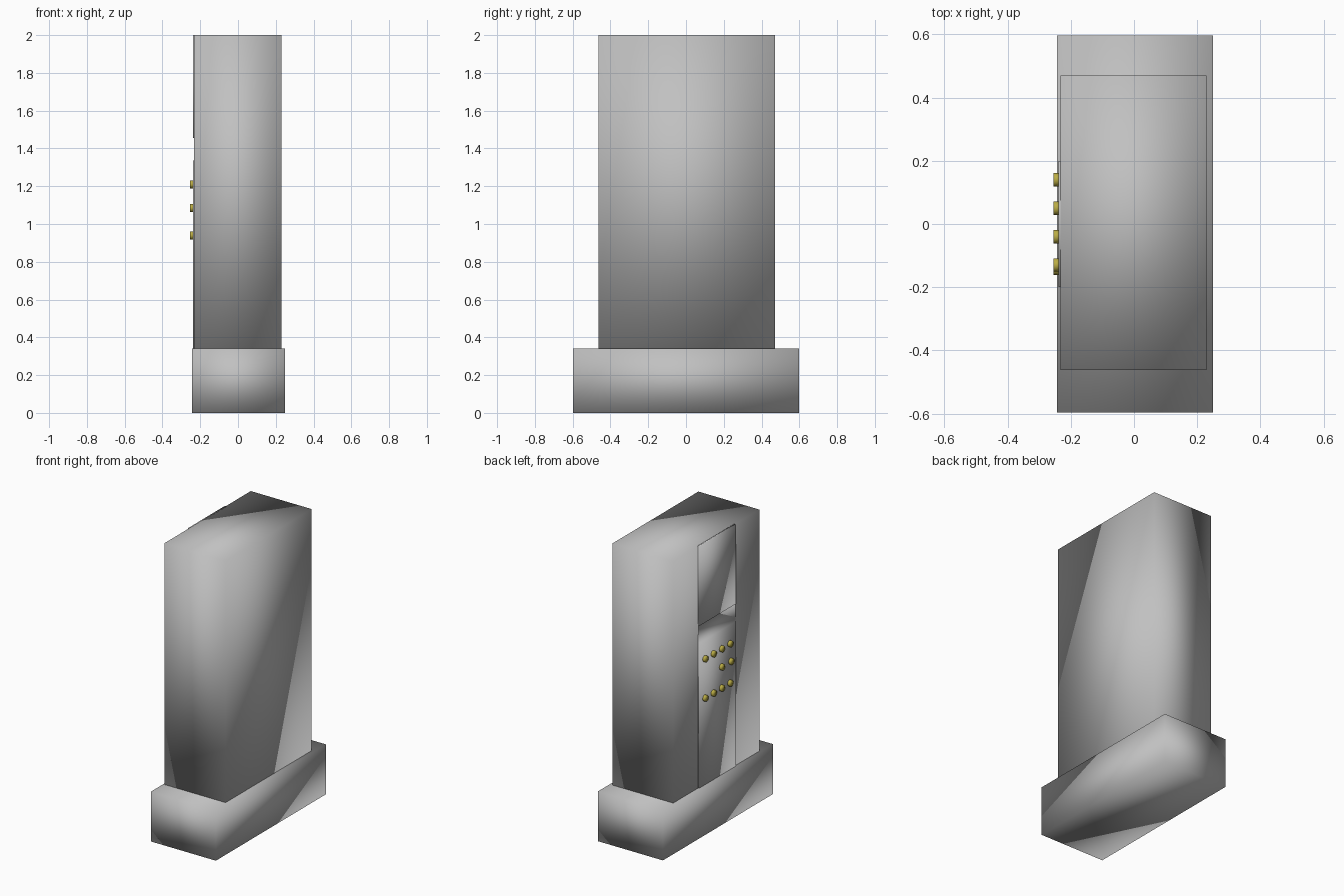
import bpy, bmesh, math
from mathutils import Matrix

if "Cube" in bpy.data.objects:
    bpy.data.objects.remove(bpy.data.objects["Cube"])


def material(name, rgb):
    m = bpy.data.materials.new(name)
    m.diffuse_color = (*rgb, 1.0)
    m.use_nodes = True
    m.node_tree.nodes["Principled BSDF"].inputs["Base Color"].default_value = m.diffuse_color
    return m


GREY = material("grey_casing", (0.53, 0.53, 0.53))
YELLOW = material("yellow_button", (0.5, 0.42, 0.06))


def finish(name, bm, mat):
    """Turn a bmesh into a fully smooth-shaded object."""
    bmesh.ops.recalc_face_normals(bm, faces=bm.faces)
    for f in bm.faces:
        f.smooth = True
    mesh = bpy.data.meshes.new(name)
    bm.to_mesh(mesh)
    bm.free()
    mesh.materials.append(mat)
    obj = bpy.data.objects.new(name, mesh)
    bpy.context.collection.objects.link(obj)
    return obj


def extrude_profile(name, points, y0, y1, mat):
    """Extrude an (x, z) outline along y."""
    bm = bmesh.new()
    face = bm.faces.new([bm.verts.new((x, y0, z)) for x, z in points])
    new = bmesh.ops.extrude_face_region(bm, geom=[face])["geom"]
    bmesh.ops.translate(bm, vec=(0, y1 - y0, 0),
                        verts=[v for v in new if isinstance(v, bmesh.types.BMVert)])
    return finish(name, bm, mat)


def box(name, x0, x1, y0, y1, z0, z1):
    return extrude_profile(name, [(x0, z0), (x1, z0), (x1, z1), (x0, z1)], y0, y1, GREY)


# Plinth and tall cabinet
box("base", -0.243, 0.25, -0.597, 0.597, 0.0, 0.342)
box("cabinet", -0.232, 0.23, -0.463, 0.47, 0.342, 2.0)

# Thin control panel on the left side, with a shallow slot across it
OUT, SLOT, IN = -0.239, -0.234, -0.225
extrude_profile("control_panel", [
    (IN, 0.342), (OUT, 0.342), (OUT, 1.335), (SLOT, 1.335),
    (SLOT, 1.455), (OUT, 1.455), (OUT, 2.0), (IN, 2.0)], -0.2, 0.2, GREY)

# Rows of short round buttons: height -> positions along y
rows = {1.21: (0.14, 0.05, -0.04, -0.13),
        1.085: (-0.04, -0.14),
        0.94: (0.14, 0.05, -0.04, -0.13)}
for r, (z, ys) in enumerate(rows.items(), 1):
    for c, y in enumerate(ys, 1):
        bm = bmesh.new()
        bmesh.ops.create_cone(
            bm, cap_ends=True, segments=24, radius1=0.021, radius2=0.021, depth=0.02,
            matrix=Matrix.Translation((-0.245, y, z)) @ Matrix.Rotation(math.pi / 2, 4, 'Y'))
        finish(f"button_{r}_{c}", bm, YELLOW)
